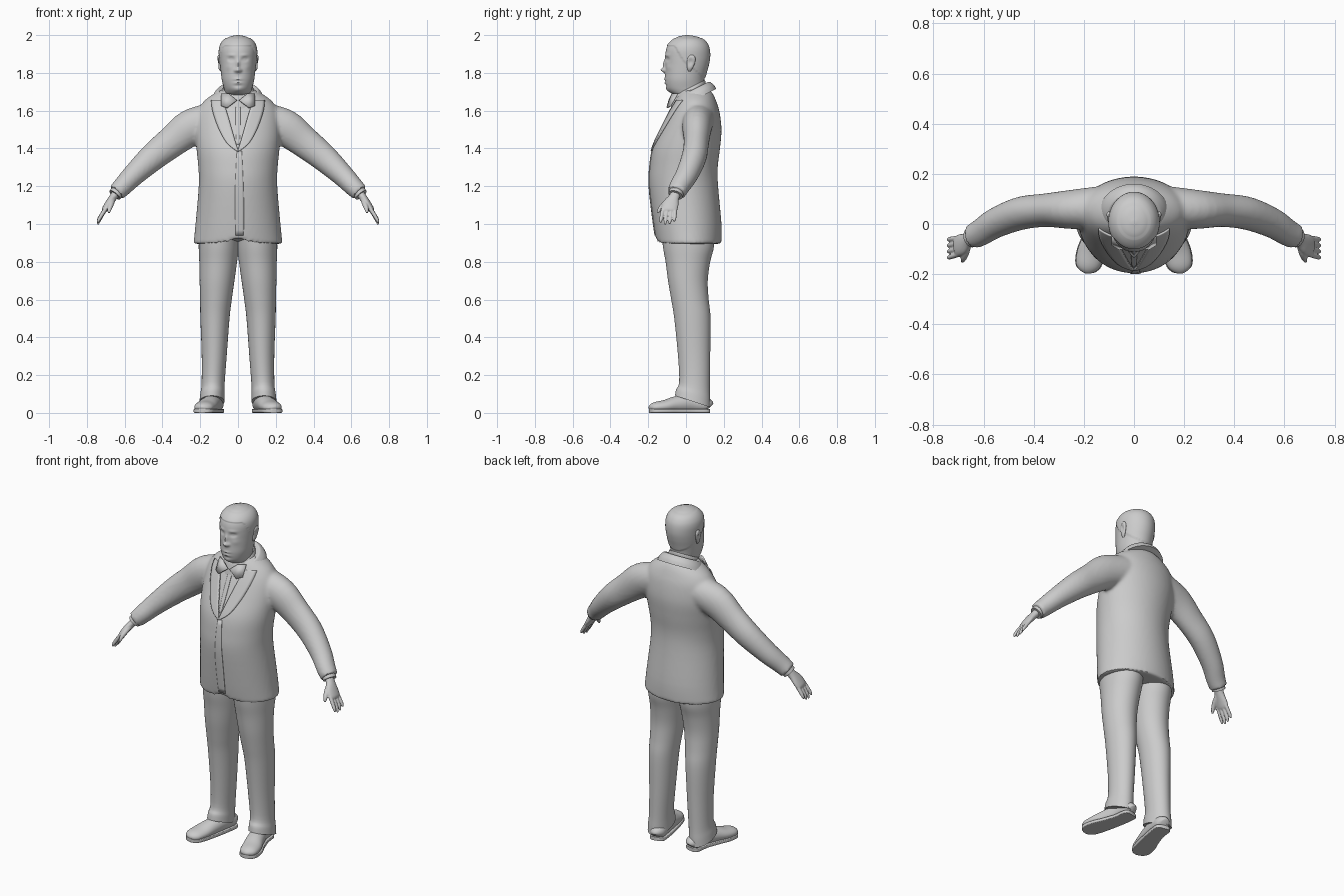
import bpy, bmesh
from math import cos, sin, tau, exp
from mathutils import Vector
from mathutils.bvhtree import BVHTree

if "Cube" in bpy.data.objects:
    bpy.data.objects.remove(bpy.data.objects["Cube"])

clay = bpy.data.materials.new("light_grey")
clay.use_nodes = True
clay.diffuse_color = (0.6, 0.6, 0.6, 1)
clay.node_tree.nodes["Principled BSDF"].inputs["Base Color"].default_value = (0.6, 0.6, 0.6, 1)


def spline(rows, n):
    """Smooth in-between rows through a short list of control rows."""
    out = []
    for i in range(len(rows) - 1):
        a, b, c, d = (rows[min(max(i + k, 0), len(rows) - 1)] for k in (-1, 0, 1, 2))
        for s in range(n):
            t = s / n
            out.append([q + t / 2 * (r - p + t * (2 * p - 5 * q + 4 * r - s3 + t * (3 * (q - r) + s3 - p)))
                        for p, q, r, s3 in zip(a, b, c, d)])
    return out + [list(rows[-1])]


def skin(bm, rings):
    loops = [[bm.verts.new(p) for p in ring] for ring in rings]
    for a, b in zip(loops, loops[1:]):
        for i in range(len(a)):
            j = (i + 1) % len(a)
            bm.faces.new((a[i], a[j], b[j], b[i]))
    bm.faces.new(loops[0][::-1])
    bm.faces.new(loops[-1])


def power(v, e):
    return (1 if v > 0 else -1) * abs(v) ** (2 / e)


def stack(bm, rows, seg=48, n=4, side=1):
    """Level rings: z, centre x, half width, front y, back y, tilt."""
    rings = []
    for z, cx, hx, y0, y1, tilt in spline(rows, n):
        ring = []
        for k in range(seg):
            a = tau * k / seg
            y = (y0 + y1) / 2 + (y1 - y0) / 2 * sin(a)
            ring.append(Vector((side * (cx + hx * cos(a)), y, z + tilt * y)))
        rings.append(ring)
    skin(bm, rings)


def tube(bm, rows, across=(0, 1, 0), seg=20, n=4, side=1, e=2):
    """Rings along a path: x, y, z, half width, half thickness."""
    rows = spline(rows, n)
    pts = [Vector(r[:3]) for r in rows]
    rings = []
    for i, r in enumerate(rows):
        t = (pts[min(i + 1, len(pts) - 1)] - pts[max(i - 1, 0)]).normalized()
        w = Vector(across)
        w = (w - t * w.dot(t)).normalized()
        h = t.cross(w)
        ring = [pts[i] + w * r[3] * power(cos(tau * k / seg), e) + h * r[4] * power(sin(tau * k / seg), e)
                for k in range(seg)]
        rings.append([Vector((side * p.x, p.y, p.z)) for p in ring])
    skin(bm, rings)


def finish(name, bm, angle=0.7, remesh=0, thick=0):
    bmesh.ops.recalc_face_normals(bm, faces=bm.faces)
    me = bpy.data.meshes.new(name)
    bm.to_mesh(me)
    bm.free()
    ob = bpy.data.objects.new(name, me)
    bpy.context.collection.objects.link(ob)
    if thick:
        ob.modifiers.new("thickness", "SOLIDIFY").thickness = thick
        ob.modifiers["thickness"].offset = 0
    if remesh:
        ob.modifiers.new("fuse", "REMESH").voxel_size = remesh
        sm = ob.modifiers.new("soften", "SMOOTH")
        sm.factor, sm.iterations = 0.5, 5
        ev = ob.evaluated_get(bpy.context.evaluated_depsgraph_get())
        fused = bpy.data.meshes.new_from_object(ev)
        ob.modifiers.clear()
        ob.data = fused
    ob.data.materials.clear()
    ob.data.materials.append(clay)
    bpy.ops.object.select_all(action="DESELECT")
    ob.select_set(True)
    bpy.context.view_layer.objects.active = ob
    bpy.ops.object.shade_smooth_by_angle(angle=angle)
    return ob


# Jacket: body and both sleeves fused
bm = bmesh.new()
stack(bm, [(0.895, 0, .236, -.155, .188, 0), (1.0, 0, .225, -.172, .188, 0), (1.2, 0, .208, -.195, .17, 0),
           (1.3, 0, .21, -.192, .168, 0), (1.4, 0, .22, -.176, .18, 0), (1.5, 0, .226, -.133, .188, 0),
           (1.59, 0, .215, -.09, .178, 0), (1.645, 0, .185, -.062, .162, 0),
           (1.685, 0, .135, -.045, .145, 0), (1.71, 0, .09, -.03, .125, 0)], seg=64)
for v in bm.verts:
    if v.co.z < 0.9 and v.co.y < 0:
        v.co.z += 0.035 * max(0, 1 - abs(v.co.x) / 0.05)
for s in (1, -1):
    tube(bm, [(.14, .065, 1.55, .085, .09), (.25, .058, 1.51, .078, .097), (.35, .055, 1.435, .067, .084),
              (.45, .043, 1.355, .066, .074), (.55, .005, 1.262, .06, .06), (.61, -.033, 1.2, .054, .052),
              (.645, -.05, 1.165, .05, .047)], seg=32, side=s)
jacket = finish("jacket", bm, remesh=0.01)
bvh = BVHTree.FromPolygons([v.co for v in jacket.data.vertices], [p.vertices for p in jacket.data.polygons])


def cloth_strip(name, rows, side=1, lift=0.004, thick=0.008):
    """Strip laid on the jacket front: z, inner x, outer x."""
    bm = bmesh.new()
    prev = None
    for z, x0, x1 in spline(rows, 5):
        line = []
        for k in range(6):
            x = side * (x0 + (x1 - x0) * k / 5)
            hit = bvh.ray_cast(Vector((x, -1, z)), Vector((0, 1, 0)))[0]
            line.append(bm.verts.new((x, (hit.y if hit else 0) - lift, z)))
        if prev:
            for k in range(5):
                bm.faces.new((prev[k], prev[k + 1], line[k + 1], line[k]))
        prev = line
    finish(name, bm, thick=thick)


# Lapels, front overlap and shirt front
for s, tag in ((1, "left"), (-1, "right")):
    cloth_strip(tag + "_lapel", [(1.385, -.002, .006), (1.43, .012, .06), (1.5, .032, .1), (1.57, .052, .126),
                                 (1.62, .068, .138), (1.655, .08, .14)], s)
cloth_strip("jacket_overlap", [(.94, -.012, .03), (1.15, -.016, .03), (1.385, -.006, .02)], 1, .001, .006)
cloth_strip("shirt_placket", [(1.42, -.008, .008), (1.53, -.012, .012), (1.64, -.012, .012)], 1, .001, .005)

# Jacket collar and shirt collar around the neck
bm = bmesh.new()
stack(bm, [(1.635, 0, .14, -.075, .16, .5), (1.665, 0, .128, -.07, .146, .5),
           (1.692, 0, .108, -.062, .122, .5), (1.69, 0, .095, -.055, .11, .5)])
finish("jacket_collar", bm)
bm = bmesh.new()
stack(bm, [(1.65, 0, .098, -.082, .11, .5), (1.69, 0, .087, -.07, .104, .5),
           (1.712, 0, .078, -.06, .1, .5), (1.70, 0, .07, -.05, .09, .5)])
finish("shirt_collar", bm)
for s, tag in ((1, "left"), (-1, "right")):
    bm = bmesh.new()
    bm.faces.new([bm.verts.new((s * x, y, z)) for x, y, z in
                  ((.006, -.089, 1.655), (.05, -.072, 1.69), (.088, -.045, 1.69), (.088, -.082, 1.625), (.058, -.1, 1.615))])
    finish(tag + "_collar_point", bm, thick=0.008)

# Head and neck, with face relief pushed along y
bm = bmesh.new()
stack(bm, [(1.6, 0, .066, -.035, .085, 0), (1.675, 0, .068, -.048, .09, 0), (1.695, 0, .069, -.082, .092, 0),
           (1.72, 0, .075, -.103, .093, 0), (1.76, 0, .085, -.111, .096, 0), (1.8, 0, .09, -.111, .106, 0),
           (1.84, 0, .094, -.11, .117, 0), (1.88, 0, .097, -.11, .124, 0), (1.92, 0, .098, -.106, .123, 0),
           (1.95, 0, .091, -.094, .114, 0), (1.975, 0, .073, -.07, .094, 0), (1.992, 0, .043, -.04, .058, 0),
           (2.0, 0, .008, .0, .015, 0)], seg=112, n=7)
relief = [(0, 1.815, .012, .012, .022), (0, 1.845, .009, .022, .012), (.014, 1.812, .008, .008, .008),
          (.036, 1.872, .016, .01, -.011), (.036, 1.872, .009, .005, .006), (.036, 1.894, .022, .007, .004),
          (.05, 1.83, .018, .016, .003), (0, 1.767, .022, .005, .005), (0, 1.757, .024, .0025, -.006),
          (0, 1.747, .019, .005, .005), (0, 1.732, .025, .005, -.004), (0, 1.71, .022, .012, .005)]


def hairline(y):
    if y < -.06:
        return 1.945
    return 1.945 - 1.7 * (y + .06) if y < -.01 else 1.86 - .8 * (y + .01)


for v in bm.verts:
    x, y, z = v.co
    if y < -.03:
        for cx, cz, rx, rz, push in relief:
            v.co.y -= push * exp(-((abs(x) - cx) / rx) ** 2 - ((z - cz) / rz) ** 2)
    if z < 1.985 and z > hairline(y):
        v.co += Vector((x, y - .01, 0)).normalized() * .004
finish("head", bm, angle=1.0)

for s, tag in ((1, "left"), (-1, "right")):
    # Ear
    bm = bmesh.new()
    tube(bm, [(.088, .018, 1.808, .006, .004), (.094, .02, 1.825, .014, .009), (.098, .026, 1.855, .021, .01),
              (.101, .03, 1.88, .02, .01), (.099, .03, 1.895, .008, .005)], side=s)
    for v in bm.verts:
        d = ((v.co.y - .024) / .011) ** 2 + ((v.co.z - 1.86) / .02) ** 2
        if abs(v.co.x) > .098:
            v.co.x -= s * .009 * exp(-d)
    finish(tag + "_ear", bm)

    # Shirt cuff
    bm = bmesh.new()
    tube(bm, [(.63, -.045, 1.18, .04, .038), (.652, -.056, 1.153, .039, .036)], seg=28, side=s)
    finish(tag + "_shirt_cuff", bm)

    # Hand: palm, four fingers and thumb fused
    bm = bmesh.new()
    tube(bm, [(.64, -.05, 1.17, .026, .022), (.662, -.064, 1.14, .029, .021), (.685, -.08, 1.108, .042, .019),
              (.705, -.088, 1.078, .042, .016), (.712, -.09, 1.066, .034, .01)], side=s)
    for i, length in enumerate((.85, 1, .96, .78)):
        y = -.12 + i * .021
        tube(bm, [(.698, y, 1.085, .011, .011), (.722, y - .008 + i * .002, 1.075 - .032 * length, .0105, .0105),
                  (.737, y - .013 + i * .003, 1.07 - .056 * length, .009, .009),
                  (.742, y - .015 + i * .003, 1.07 - .073 * length, .005, .005)], seg=12, side=s)
    tube(bm, [(.664, -.075, 1.135, .018, .016), (.672, -.115, 1.105, .015, .014), (.68, -.138, 1.08, .0115, .011),
              (.684, -.15, 1.058, .006, .006)], (1, 0, 0), seg=14, side=s)
    finish(tag + "_hand", bm, remesh=0.0035)

    # Trouser leg, longer at the heel than over the instep
    bm = bmesh.new()
    stack(bm, [(.072, .138, .066, -.058, .128, -.33), (.11, .136, .064, -.052, .128, -.28), (.16, .132, .061, -.036, .126, -.15),
               (.3, .126, .066, -.042, .128, 0), (.5, .122, .077, -.062, .13, 0), (.6, .117, .084, -.078, .12, 0),
               (.7, .111, .092, -.095, .115, 0), (.8, .105, .1, -.108, .128, 0), (.88, .102, .106, -.122, .148, 0),
               (.97, .1, .105, -.13, .15, 0)], side=s)
    finish(tag + "_trouser_leg", bm)

    # Shoe upper and flat sole share one outline
    outline = [(.115, .123, .03, .022, .028), (.118, .105, .042, .042, .04), (.128, .03, .052, .044, .05),
               (.15, -.05, .044, .05, .045), (.17, -.11, .034, .055, .035), (.183, -.16, .029, .05, .029),
               (.188, -.184, .024, .034, .021), (.19, -.193, .02, .012, .01)]
    bm = bmesh.new()
    tube(bm, outline, (1, 0, 0), seg=28, side=s)
    for v in bm.verts:
        v.co.z = max(v.co.z, .006)
    finish(tag + "_shoe", bm)
    bm = bmesh.new()
    tube(bm, [(x, y, .0105, w + .003, .0105) for x, y, z, w, h in outline], (1, 0, 0), seg=28, side=s, e=8)
    finish(tag + "_sole", bm)
